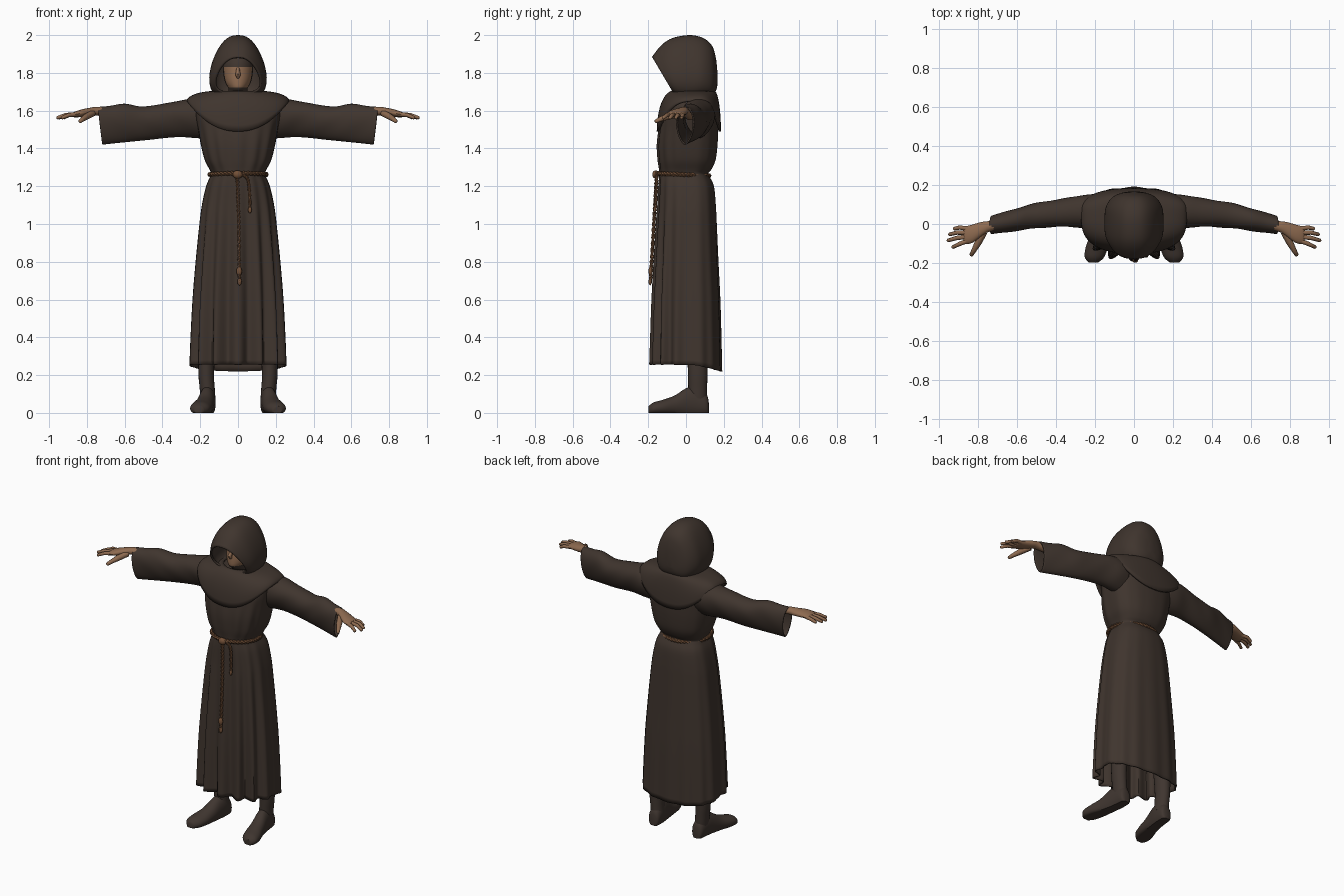
import bpy, bmesh, math
from math import sin, cos, pi
from mathutils import Vector as V

if "Cube" in bpy.data.objects:
    bpy.data.objects.remove(bpy.data.objects["Cube"])


def material(name, rgb):
    m = bpy.data.materials.new(name)
    m.diffuse_color = (*rgb, 1)
    m.use_nodes = True
    m.node_tree.nodes["Principled BSDF"].inputs["Base Color"].default_value = m.diffuse_color
    return m


CLOTH = material("dark brown cloth", (.050, .035, .027))
LEATHER = material("boot brown", (.050, .036, .029))
SKIN = material("skin", (.27, .145, .080))
ROPE = material("rope tan", (.17, .080, .038))


def spline(rows, k=4):
    """Smooth a short table of rows with Catmull-Rom interpolation."""
    out = []
    for i in range(len(rows) - 1):
        a, b, c, d = rows[max(i - 1, 0)], rows[i], rows[i + 1], rows[min(i + 2, len(rows) - 1)]
        for j in range(k):
            t = j / k
            out.append([.5 * (2 * q + (r - p) * t + (2 * p - 5 * q + 4 * r - s) * t * t
                              + (3 * q - p - 3 * r + s) * t ** 3)
                        for p, q, r, s in zip(a, b, c, d)])
    return out + [list(rows[-1])]


def loft(name, ring_sets, mat, caps=(True, True), thick=0):
    """Skin one or more stacks of closed rings into a single object."""
    bm = bmesh.new()
    for rings in ring_sets:
        vs = [[bm.verts.new(p) for p in r] for r in rings]
        n = len(vs[0])
        for a, b in zip(vs, vs[1:]):
            for i in range(n):
                bm.faces.new((a[i], a[(i + 1) % n], b[(i + 1) % n], b[i]))
        if caps[0]:
            bm.faces.new(vs[0])
        if caps[1]:
            bm.faces.new(vs[-1])
    bmesh.ops.recalc_face_normals(bm, faces=bm.faces)
    me = bpy.data.meshes.new(name)
    bm.to_mesh(me)
    bm.free()
    me.materials.append(mat)
    ob = bpy.data.objects.new(name, me)
    bpy.context.collection.objects.link(ob)
    if thick:
        mod = ob.modifiers.new("thickness", 'SOLIDIFY')
        mod.thickness, mod.offset = thick, -1
    return ob


def ring(c, u, v, n=12):
    return [V(c) + V(u) * cos(2 * pi * i / n) + V(v) * sin(2 * pi * i / n) for i in range(n)]


def frames(pts, ref):
    for i, p in enumerate(pts):
        t = (pts[min(i + 1, len(pts) - 1)] - pts[max(i - 1, 0)]).normalized()
        u = t.cross(V(ref)).normalized()
        yield p, u, t.cross(u)


def tube(pts, radii, ref, n=8):
    return [ring(p, u * r, w * r, n) for (p, u, w), r in zip(frames(pts, ref), radii)]


def rope(name, pts, turns, ref, r=.0075):
    """Two twisted strands along a path."""
    strands, m = [], len(pts) - 1
    for ph in (0, pi):
        path = [p + (u * cos(ph + 2 * pi * turns * i / m) + w * sin(ph + 2 * pi * turns * i / m)) * r * .8
                for i, (p, u, w) in enumerate(frames(pts, ref))]
        strands.append(tube(path, [r] * len(path), ref, 6))
    return loft(name, strands, ROPE)


def spow(x, e):
    return math.copysign(abs(x) ** e, x)


# robe: z, half width, front y, back y, fold depth
BODY = [(.255, .262, -.195, .192, .045), (.4, .256, -.19, .188, .04), (.6, .245, -.183, .182, .033),
        (.8, .228, -.172, .172, .026), (1.0, .207, -.16, .163, .018), (1.1, .193, -.152, .158, .012),
        (1.2, .17, -.147, .148, .008), (1.25, .148, -.142, .125, .005), (1.268, .143, -.14, .117, .003),
        (1.29, .152, -.143, .135, .005), (1.34, .178, -.151, .157, .008), (1.42, .198, -.155, .167, .008),
        (1.5, .212, -.145, .17, .005), (1.58, .225, -.125, .168, 0), (1.64, .22, -.09, .15, 0),
        (1.68, .12, -.05, .13, 0)]


def body_ring(z, hw, yf, yb, fold, n=140):
    pts = []
    for i in range(n):
        a = 2 * pi * i / n                       # 0 is the front
        front = max(cos(a), 0) ** .5
        depth = fold * (.15 + .85 * front) * (.5 - .5 * cos(14 * a))
        k = 1 - depth / .2
        y = (yf if cos(a) > 0 else yb) - .02
        hem = .035 * max(-cos(a), 0) * max(0, 1 - (z - .255) / .2)
        pts.append((hw * k * spow(sin(a), .9), .02 + y * k * abs(cos(a)) ** .7, z - hem))
    return pts


loft("robe", [[body_ring(*r) for r in spline(BODY)]], CLOTH, (False, True), .008)


# shoulder cape, dipping in an arc at front and back
def cape_ring(t, n=72):
    g, d, pts = sin(t * pi / 2), 1 - cos(t * pi / 2), []
    for i in range(n):
        a = 2 * pi * i / n
        c, s = cos(a), sin(a)
        nx, ny = .11 * s, .05 - c * (.12 if c > 0 else .10)
        hx, hy = .272 * spow(s, .9), .05 - spow(c, .65) * (.205 if c > 0 else .135)
        hz = 1.65 - .16 * c * c
        pts.append((nx + (hx - nx) * g, ny + (hy - ny) * g, 1.705 + (hz - 1.705) * d))
    return pts


loft("shoulder_cape", [[cape_ring(i / 10) for i in range(11)]], CLOTH, (False, False), .012)

# hood: top y, top z, bottom y, bottom z, half width, from the opening to the back
HOOD = [(-.18, 1.885, -.065, 1.69, .122), (-.13, 1.947, -.05, 1.675, .14), (-.07, 1.985, -.02, 1.665, .149),
        (.02, 2.0, .03, 1.66, .15), (.09, 1.985, .085, 1.67, .143), (.137, 1.945, .135, 1.68, .112),
        (.158, 1.88, .16, 1.71, .065), (.166, 1.81, .168, 1.75, .015)]


def hood_ring(ty, tz, by, bz, w, n=48):
    pts = []
    for i in range(n):
        a = 2 * pi * i / n
        h = ((1 - cos(a)) / 2) ** 1.3
        pts.append((w * spow(sin(a), .8) * (1.12 - .3 * h), by + (ty - by) * h, bz + (tz - bz) * h))
    return pts


loft("hood", [[hood_ring(*r) for r in spline(HOOD)]], CLOTH, (False, True), .012)

# head in the hood, only the lower face bare
HEAD = [(1.62, .05, .055, .04), (1.68, .052, .06, .03), (1.715, .05, .085, .015), (1.75, .068, .095, .02),
        (1.80, .078, .1, .03), (1.86, .078, .095, .035), (1.91, .055, .065, .045), (1.93, .015, .02, .05)]
head = loft("head", [[ring((0, y, z), (rx, 0, 0), (0, ry, 0), 32) for z, rx, ry, y in spline(HEAD)]], CLOTH)
nose = loft("nose", [tube([V((0, -.062, 1.825)), V((0, -.085, 1.79)), V((0, -.075, 1.775))],
                          [.008, .014, .008], (1, 0, 0))], SKIN)
head.data.materials.append(SKIN)
for f in head.data.polygons:
    if 1.725 < f.center.z < 1.825 and f.center.y < -.01:
        f.material_index = 1

# rope belt, knot and hanging cords
belt = [V((.15 * sin(a), -.016 - cos(a) * (.136 if cos(a) > 0 else .138), 1.262 + .006 * cos(a)))
        for a in [2 * pi * i / 120 for i in range(121)]]
rope("belt", belt, 22, (0, 0, 1))
LONG = [(-.005, -.155, 1.26), (0, -.162, 1.15), (.004, -.17, 1.0), (.006, -.182, .8), (.008, -.189, .69)]
SHORT = [(.02, -.155, 1.262), (.05, -.155, 1.24), (.06, -.157, 1.18), (.063, -.163, 1.07)]
rope("long_cord", [V(p) for p in spline(LONG, 14)], 12, (1, 0, 0), .006)
rope("short_cord", [V(p) for p in spline(SHORT, 8)], 5, (1, 0, 0), .0055)
KNOTS = [((-.002, -.16, 1.262), .026, .022), ((.006, -.188, .75), .015, .025),
         ((.008, -.19, .695), .012, .02), ((.063, -.165, 1.075), .01, .018)]
loft("knots", [[ring(V(c) + V((0, 0, h * cos(t))), (r * sin(t), 0, 0), (0, r * .7 * sin(t), 0))
                for t in [.1 + (pi - .2) * i / 8 for i in range(9)]] for c, r, h in KNOTS], ROPE)

# sleeve: x, top z, bottom z, centre y, half depth
SLEEVE = [(.17, 1.655, 1.45, .06, .10), (.25, 1.662, 1.455, .065, .10), (.35, 1.645, 1.46, .06, .085),
          (.5, 1.622, 1.445, .045, .075), (.6, 1.637, 1.435, .025, .068), (.68, 1.625, 1.427, .008, .06),
          (.742, 1.62, 1.42, -.005, .055)]
WRIST = [(.6, .02, 1.58, .032, .03), (.735, -.01, 1.597, .027, .023), (.78, -.025, 1.594, .036, .022),
         (.83, -.05, 1.586, .047, .02), (.868, -.058, 1.579, .044, .014), (.876, -.059, 1.577, .035, .007)]
FINGERS = [((.85, -.025), (.895, -.018), (.925, -.024)), ((.86, -.045), (.91, -.044), (.949, -.054)),
           ((.86, -.066), (.912, -.072), (.956, -.085)), ((.85, -.085), (.895, -.102), (.932, -.12))]
LEG = [(.07, .158, .04, .05), (.13, .163, .04, .05), (.25, .168, .043, .053), (.6, .15, .06, .065)]
FOOT = [(.121, .157, .016, .05), (.108, .157, .036, .1), (.05, .16, .042, .14), (0, .167, .044, .13),
        (-.06, .178, .049, .092), (-.12, .192, .056, .07), (-.17, .203, .05, .056), (-.198, .208, .024, .036)]


def sleeve_ring(s, x, zt, zb, yc, hy, n=32):
    pts = []
    for i in range(n):
        a = 2 * pi * i / n
        crease = 1 + .025 * sin(38 * x + 3 * a)
        pts.append((s * (x - .012 * (1 - sin(a))), yc + hy * (.85 + .2 * sin(a)) * cos(a) * crease,
                    (zt + zb) / 2 + (zt - zb) / 2 * sin(a)))
    return pts


for s, side in ((1, "left"), (-1, "right")):
    loft(side + "_sleeve", [[sleeve_ring(s, *r) for r in spline(SLEEVE, 5)]], CLOTH, (False, False), .008)
    # hand: wrist and palm, four fingers, thumb
    parts = [[ring((s * x, y, z), (0, ry, 0), (0, 0, rz), 16) for x, y, z, ry, rz in spline(WRIST, 3)]]
    for f in FINGERS:
        pts = [V((s * x, y, z)) for (x, y), z in zip(f, (1.58, 1.577, 1.562))]
        pts.append(pts[-1] + (pts[-1] - pts[-2]) * .1)
        parts.append(tube(pts, (.012, .011, .009, .004), (0, 0, 1)))
    thumb = [V((s * x, y, z)) for x, y, z in ((.77, -.04, 1.585), (.80, -.095, 1.57),
                                              (.822, -.135, 1.555), (.836, -.16, 1.543), (.838, -.164, 1.541))]
    parts.append(tube(thumb, (.018, .018, .013, .01, .004), (0, 0, 1)))
    loft(side + "_hand", parts, SKIN)
    # boot: shaft and foot with a flat sole
    shaft = [ring((s * x, .062, z), (rx, 0, 0), (0, ry, 0), 20) for z, x, rx, ry in spline(LEG)]
    foot = [[(s * (x + w * cos(a)), y, max(0, h * (.4 + .6 * sin(a)))) for a in [2 * pi * i / 24 for i in range(24)]]
            for y, x, w, h in spline(FOOT)]
    loft(side + "_boot", [shaft, foot], LEATHER)

# smooth shading with sharp edges kept
bpy.ops.object.select_all(action='SELECT')
bpy.context.view_layer.objects.active = head
bpy.ops.object.shade_smooth_by_angle(angle=math.radians(50))
